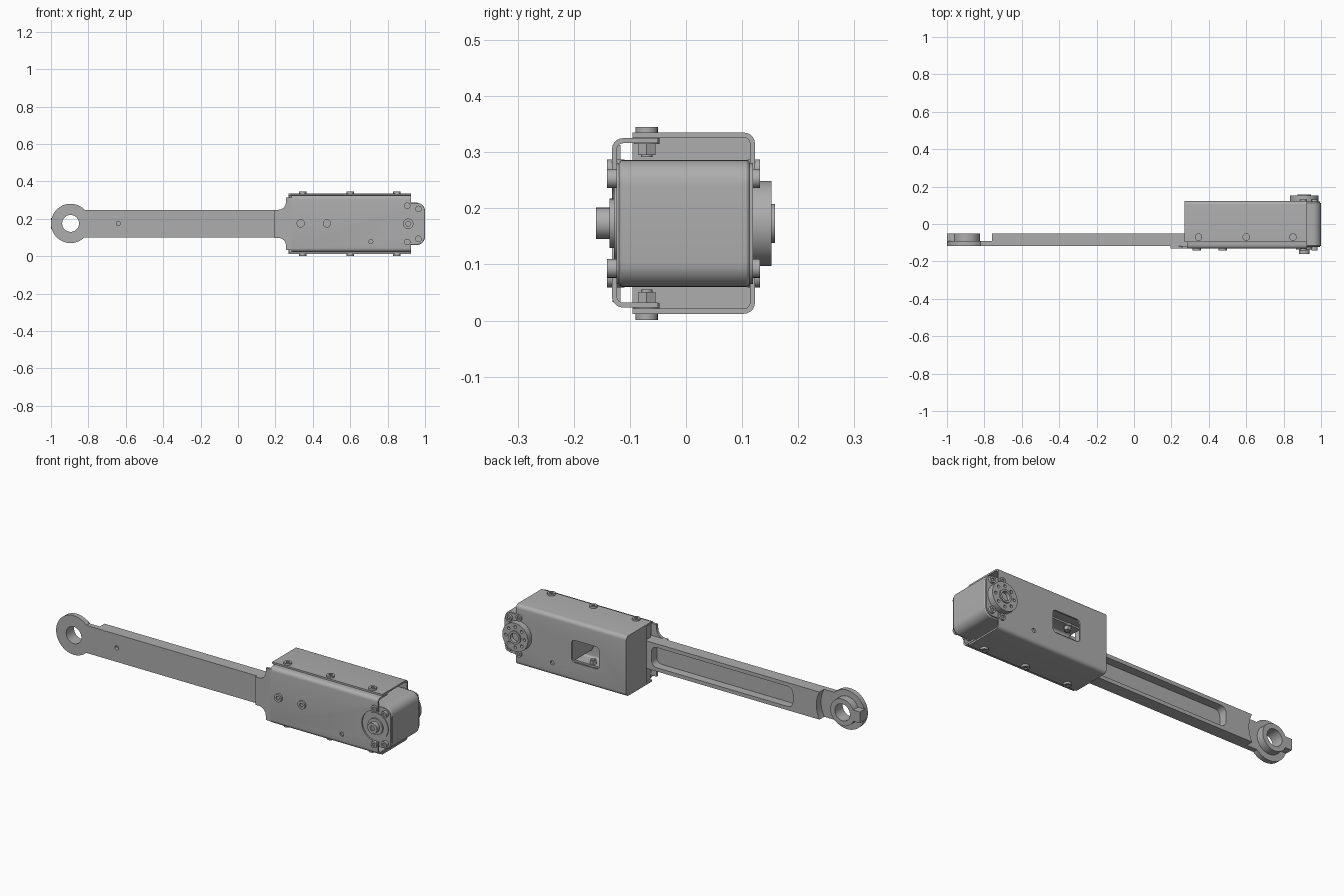
import bpy, bmesh, math
from mathutils import Vector

if "Cube" in bpy.data.objects:
    bpy.data.objects.remove(bpy.data.objects["Cube"])

MID = 0.173          # height of the centre line
SERVO_X = 0.91       # servo output axis


def material(name, rgb):
    m = bpy.data.materials.new(name)
    m.use_nodes = True
    m.diffuse_color = (*rgb, 1)
    m.node_tree.nodes["Principled BSDF"].inputs["Base Color"].default_value = (*rgb, 1)
    return m


GREY = material("metal grey", (0.42, 0.42, 0.42))


def circle(cu, cv, r, n=32):
    return [(cu + r * math.cos(2 * math.pi * i / n), cv + r * math.sin(2 * math.pi * i / n)) for i in range(n)]


def rounded(u0, u1, v0, v1, r, n=5):
    """Outline of a rectangle with rounded corners."""
    pts = []
    for k, (u, v) in enumerate([(u1 - r, v1 - r), (u0 + r, v1 - r), (u0 + r, v0 + r), (u1 - r, v0 + r)]):
        for i in range(n + 1):
            a = math.pi / 2 * (k + i / n)
            pts.append((u + r * math.cos(a), v + r * math.sin(a)))
    return pts


def prism(name, pts, axis, lo, hi):
    """Extrude an outline along an axis."""
    place = {"x": lambda u, v, w: (w, u, v), "y": lambda u, v, w: (u, w, v), "z": lambda u, v, w: (u, v, w)}[axis]
    bm = bmesh.new()
    face = bm.faces.new([bm.verts.new(place(u, v, lo)) for u, v in pts])
    new = bmesh.ops.extrude_face_region(bm, geom=[face])["geom"]
    shift = Vector(place(0, 0, hi - lo))
    bmesh.ops.translate(bm, vec=shift, verts=[g for g in new if isinstance(g, bmesh.types.BMVert)])
    bmesh.ops.recalc_face_normals(bm, faces=bm.faces)
    mesh = bpy.data.meshes.new(name)
    bm.to_mesh(mesh)
    bm.free()
    mesh.materials.append(GREY)
    ob = bpy.data.objects.new(name, mesh)
    bpy.context.collection.objects.link(ob)
    return ob


def box(name, x, y, z):
    return prism(name, [(x[0], y[0]), (x[1], y[0]), (x[1], y[1]), (x[0], y[1])], "z", *z)


def combine(ob, others, op="DIFFERENCE"):
    """Apply booleans and remove the helper objects."""
    for other in others:
        mod = ob.modifiers.new("bool", "BOOLEAN")
        mod.operation, mod.object, mod.solver = op, other, "EXACT"
        mesh = bpy.data.meshes.new_from_object(ob.evaluated_get(bpy.context.evaluated_depsgraph_get()))
        ob.modifiers.clear()
        ob.data = mesh
        bpy.data.objects.remove(other)
    return ob


def disc(name, x, z, r, lo, hi, n=32):
    return prism(name, circle(x, z, r, n), "y", lo, hi)


# Arm bar with pocketed back, stepped back around the eye
arm = box("arm_bar", (-0.85, 0.53), (-0.117, -0.05), (0.1, 0.248))
combine(arm, [
    prism("pocket", rounded(-0.6, 0.24, 0.12, 0.228, 0.03), "y", -0.095, 0),
    disc("step", -0.895, MID + 0.002, 0.155, -0.09, 0, 48),
    disc("eye_room", -0.895, MID + 0.002, 0.09, -0.2, 0),
    disc("pin_hole", -0.64, MID + 0.002, 0.011, -0.2, -0.1, 16)])

# Eye at the free end: flat ring, raised hub and outer key
eye = disc("arm_eye", -0.895, MID + 0.002, 0.105, -0.117, -0.09, 64)
combine(eye, [disc("hub", -0.895, MID + 0.002, 0.072, -0.1, -0.05, 48),
              box("key", (-0.999, -0.9), (-0.1, -0.05), (0.145, 0.205))], "UNION")
combine(eye, [disc("bore", -0.895, MID + 0.002, 0.045, -0.3, 0.1, 48)])


def shell(name, x, y, z, r, t, end_wall):
    """Bent sheet tube, later cut open."""
    ob = prism(name, rounded(*y, *z, r), "x", *x)
    inner = rounded(y[0] + t, y[1] - t, z[0] + t, z[1] - t, r - t)
    return combine(ob, [prism("inner", inner, "x", x[0] + (t if end_wall else -1), x[1] + 1)])


# Rear cover: U-shaped sheet with end wall and window
cover = shell("rear_cover", (0.27, 0.925), (-0.3, 0.123), (0.012, 0.335), 0.02, 0.009, True)
combine(cover, [
    box("front_cut", (0, 1.2), (-0.5, -0.095), (-1, 1)),
    box("arm_slot", (0.2, 0.278), (-0.5, -0.049), (0.022, 0.325)),
    prism("window", rounded(0.43, 0.595, 0.115, 0.235, 0.02), "y", 0.05, 0.3),
    disc("servo_hole", SERVO_X, MID, 0.08, 0.05, 0.3),
    disc("small_hole", 0.71, 0.078, 0.011, 0.05, 0.3, 16)])

# Front cover: shallower U inside the rear cover's flanges
front = shell("front_cover", (0.285, 0.925), (-0.132, 0.3), (0.023, 0.325), 0.02, 0.009, False)
combine(front, [
    box("back_cut", (0, 1.2), (-0.05, 0.6), (-1, 1)),
    disc("servo_hole", SERVO_X, MID, 0.082, -0.3, 0, 48),
    disc("small_hole", 0.71, 0.078, 0.011, -0.3, 0, 16)])

# Flared neck of the front cover over the arm
upper = [(0.195, 0.075), (0.215, 0.075)]
upper += [(0.215 + 0.042 * math.sin(a), 0.117 - 0.042 * math.cos(a)) for a in (0.3, 0.6, 0.9, 1.2, 1.57)]
upper += [(0.257, 0.14), (0.29, 0.14)]
neck = [(x, MID + h) for x, h in upper] + [(x, MID - h) for x, h in reversed(upper)]
prism("front_neck", neck, "y", -0.131, -0.117)

# Servo body with rounded outer end
servo = prism("servo_body", rounded(0.63, 1.0, 0.06, 0.286, 0.045, 8), "y", -0.119, 0.113)
servo_bevel = servo.modifiers.new("soft edges", "BEVEL")
servo_bevel.width, servo_bevel.segments, servo_bevel.limit_method = 0.005, 2, "ANGLE"
for y in ((-0.124, -0.115), (0.11, 0.119)):
    prism("servo_side_plate", rounded(0.8, 0.995, 0.065, 0.281, 0.04), "y", *y)

# Output horn with ring of holes on the back
horn = disc("servo_horn", SERVO_X, MID, 0.076, 0.118, 0.152, 48)
combine(horn, [disc("hub", SERVO_X, MID, 0.035, 0.14, 0.159)], "UNION")
combine(horn, [disc("hole", SERVO_X + 0.055 * math.cos(a), MID + 0.055 * math.sin(a), 0.008, 0.13, 0.3, 12)
               for a in [math.pi / 4 * i for i in range(8)]] + [disc("recess", SERVO_X, MID, 0.024, 0.14, 0.3)])

# Idler bearing on the front
disc("idler_flange", SERVO_X, MID, 0.072, -0.128, -0.12, 48)
disc("idler_boss", SERVO_X, MID, 0.044, -0.136, -0.125, 48)
idler = disc("idler_cap", SERVO_X, MID, 0.028, -0.16, -0.13)
combine(idler, [disc("socket", SERVO_X, MID, 0.014, -0.3, -0.15, 6)])


def screw(name, x, z, r, lo, hi, head_at_lo):
    ob = disc(name, x, z, r, lo, hi, 20)
    cut = (lo - 0.1, lo + 0.006) if head_at_lo else (hi - 0.006, hi + 0.1)
    return combine(ob, [disc("socket", x, z, r * 0.5, *cut, 6)])


# Servo screws on both sides and arm bolts through the front cover
for side in (-1, 1):
    for x, h in ((0.905, 0.097), (0.965, 0.08)):
        screw("front_servo_screw", x, MID + side * h, 0.017, -0.141, -0.11, True)
        screw("rear_servo_screw", x, MID + side * h, 0.017, 0.11, 0.132, False)
for x in (0.335, 0.475):
    screw("arm_bolt", x, MID + 0.002, 0.022, -0.142, -0.13, True)
    disc("arm_nut", x, MID + 0.002, 0.024, -0.052, -0.034, 6)
    disc("arm_bolt_tip", x, MID + 0.002, 0.012, -0.04, -0.026, 16)

# Flange bolts and nuts, mirrored top and bottom
for x in (0.345, 0.6, 0.85):
    for side in (-1, 1):
        for name, r, a, b, n in (("flange_bolt", 0.02, 0.161, 0.172, 20), ("flange_spacer", 0.023, 0.142, 0.152, 20),
                                 ("flange_nut", 0.018, 0.122, 0.145, 6), ("flange_bolt_tip", 0.01, 0.118, 0.13, 16)):
            ob = prism(name, circle(x, -0.07, r, n), "z", *sorted((MID + side * a, MID + side * b)))
            if name == "flange_bolt":
                z = MID + side * 0.175
                combine(ob, [prism("socket", circle(x, -0.07, 0.01, 6), "z", z - 0.009, z + 0.009)])

# Smooth round surfaces, keep edges sharp
for ob in bpy.context.collection.objects:
    if ob.type == "MESH":
        bpy.ops.object.select_all(action="DESELECT")
        ob.select_set(True)
        bpy.context.view_layer.objects.active = ob
        bpy.ops.object.shade_smooth_by_angle(angle=math.radians(32))
